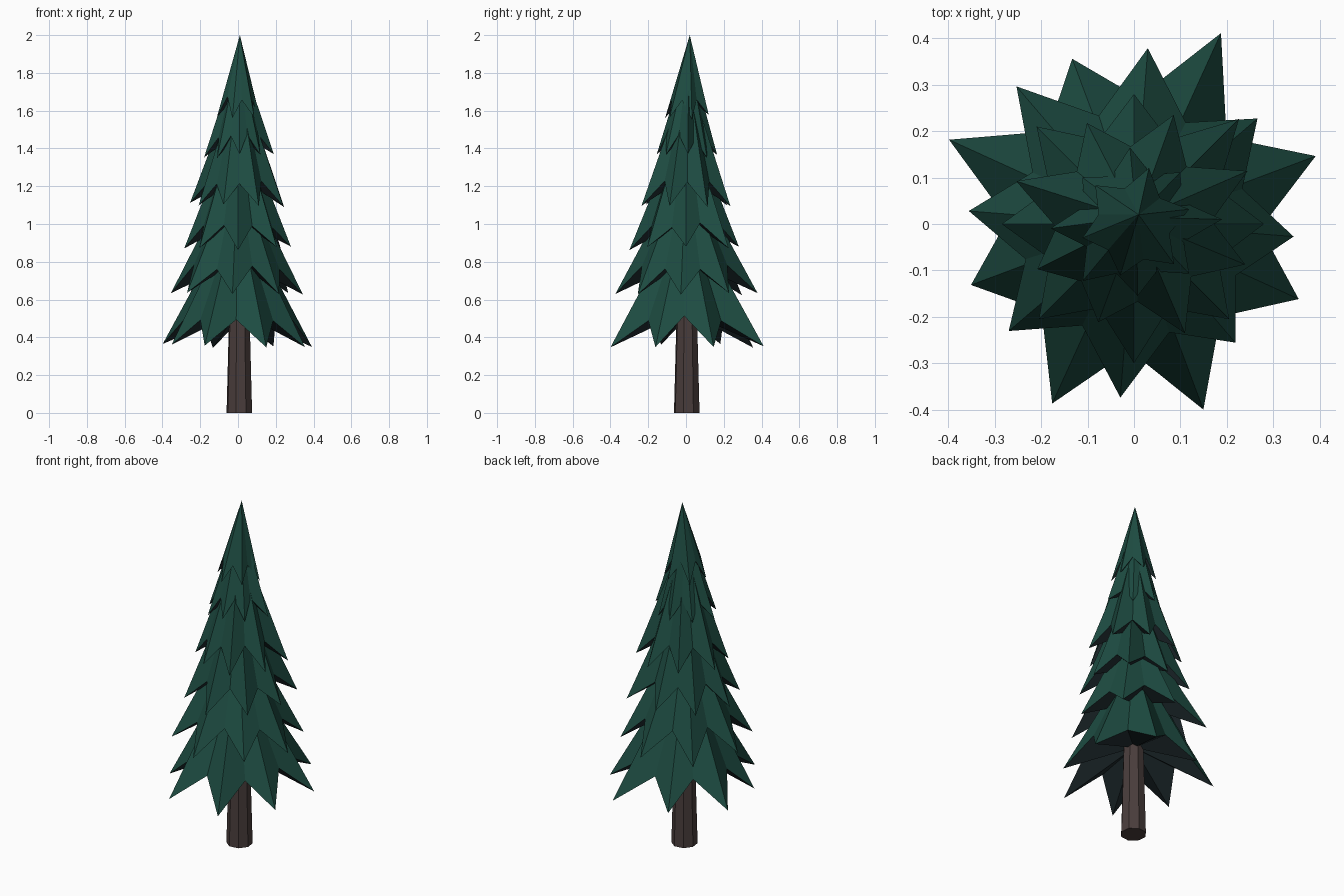
import bpy, bmesh, math, random
from mathutils import Vector

random.seed(4)
cube = bpy.data.objects.get("Cube")
if cube:
    bpy.data.objects.remove(cube)


def material(name, rgb):
    m = bpy.data.materials.new(name)
    m.use_nodes = True
    m.diffuse_color = (*rgb, 1)
    m.node_tree.nodes["Principled BSDF"].inputs["Base Color"].default_value = (*rgb, 1)
    return m


NEEDLES = material("needle_green", (0.0125, 0.072, 0.054))
UNDERSIDE = material("underside_dark", (0.014, 0.025, 0.029))
BARK = material("bark_brown", (0.068, 0.047, 0.045))


def finish(name, bm, mats):
    bmesh.ops.recalc_face_normals(bm, faces=bm.faces)
    mesh = bpy.data.meshes.new(name)
    bm.to_mesh(mesh)
    bm.free()
    for m in mats:
        mesh.materials.append(m)
    obj = bpy.data.objects.new(name, mesh)
    bpy.context.collection.objects.link(obj)


def polar(r, degrees, z):
    a = math.radians(degrees)
    return Vector((r * math.cos(a), r * math.sin(a), z))


def tier(name, start, radii, tip_z, apex, notch, lift):
    """Star-shaped skirt of pointed boughs with a hollow dark underside."""
    bm = bmesh.new()
    step = 360 / len(radii)
    mean = sum(radii) / len(radii)
    top = bm.verts.new(apex)
    hub = bm.verts.new((0, 0, tip_z + lift * 1.25))
    ring = []
    for i, r in enumerate(radii):
        angle = start + i * step
        ring.append(bm.verts.new(polar(r, angle, tip_z + random.uniform(-0.012, 0.012))))
        ring.append(bm.verts.new(polar(mean * notch, angle + step / 2,
                                       tip_z + lift + random.uniform(-0.015, 0.015))))
    for a, b in zip(ring, ring[1:] + ring[:1]):
        bm.faces.new((top, a, b))
        bm.faces.new((hub, b, a)).material_index = 1
    finish(name, bm, (NEEDLES, UNDERSIDE))


# Boughs, from the lowest skirt to the pointed crown
tier("boughs_1", 20.5, (0.418, 0.452, 0.38, 0.438, 0.375, 0.425, 0.427, 0.39),
     0.355, (0, 0, 1.1), 0.66, 0.145)
tier("boughs_2", 40.5, (0.35, 0.38, 0.39, 0.357, 0.355, 0.375, 0.336, 0.345),
     0.627, (0, 0, 1.33), 0.68, 0.145)
tier("boughs_3", 0, (0.28, 0.32, 0.28, 0.297, 0.285, 0.29, 0.3, 0.29),
     0.87, (0, 0, 1.6), 0.67, 0.125)
tier("boughs_4", 25, (0.27, 0.25, 0.24, 0.27, 0.23, 0.225, 0.26, 0.255),
     1.1, (0.005, 0.01, 1.8), 0.67, 0.12)
tier("boughs_5", 3, (0.19, 0.15, 0.165, 0.15, 0.18, 0.165, 0.155, 0.16),
     1.36, (0.005, 0.015, 1.92), 0.69, 0.1)
tier("crown", 15, (0.123, 0.125, 0.118, 0.115, 0.115, 0.122),
     1.565, (0.01, 0.02, 2.0), 0.66, 0.1)

# Tapered eight-sided trunk
bm = bmesh.new()
bottom, upper = [[bm.verts.new(polar(r, 30 + 45 * i, z) + Vector((0.007, 0.004, 0)))
                  for i in range(8)] for r, z in ((0.07, 0), (0.055, 0.56))]
bm.faces.new(bottom)
bm.faces.new(upper)
for i in range(8):
    j = (i + 1) % 8
    bm.faces.new((bottom[i], bottom[j], upper[j], upper[i]))
finish("trunk", bm, (BARK,))
